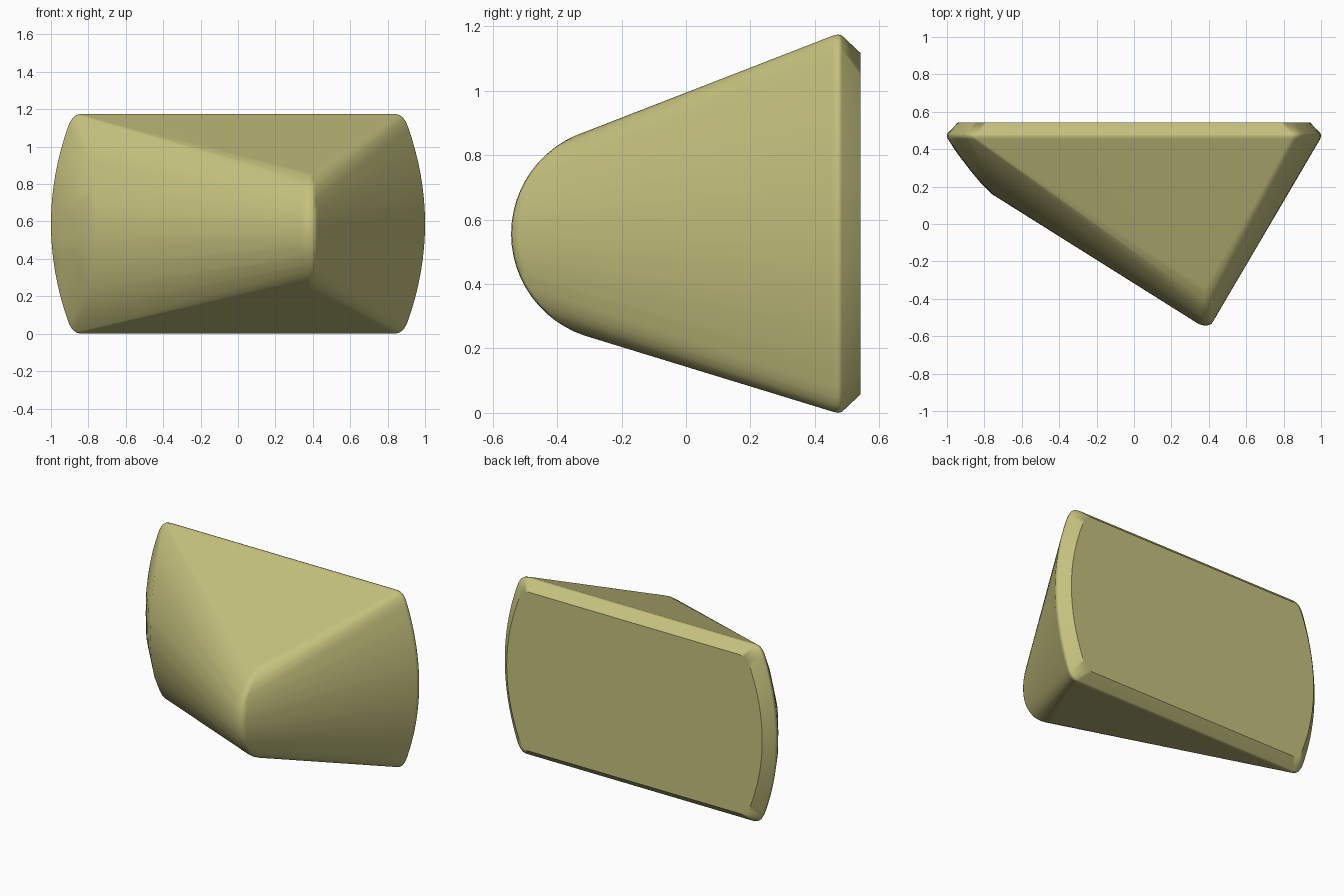
import bpy
import bmesh
import math

cube = bpy.data.objects.get("Cube")
if cube:
    bpy.data.objects.remove(cube, do_unlink=True)

MID_Z = 0.5875      # middle height of the rim

# Single khaki finish
khaki = bpy.data.materials.new("khaki")
khaki.use_nodes = True
colour = (0.56, 0.535, 0.21, 1.0)
khaki.diffuse_color = colour
khaki.node_tree.nodes["Principled BSDF"].inputs["Base Color"].default_value = colour


def rim_quarter():
    """Bowed end and rounded corner of the rim, as (x, height above middle)."""
    side = [(1 - 0.088 * (h / 0.51) ** 2, h) for h in [0.51 * i / 8 for i in range(9)]]
    return side + [(0.9, 0.541), (0.884, 0.566), (0.864, 0.582), (0.84, 0.5875)]


def rim_ring(y, inset):
    """Full rim outline at depth y, shrunk by inset."""
    return [(sx * (x - inset), y, MID_Z + sz * (h * (1 - inset / 0.5875)))
            for x, h in rim_quarter() for sx in (-1, 1) for sz in (-1, 1)]


points = []

# Rim with a slightly softened edge, and the chamfer to the flat back
for y, inset in ((0.455, 0.004), (0.472, 0.0), (0.484, 0.003), (0.5425, 0.058)):
    points += rim_ring(y, inset)

# Rounded nose: an arc in height, swept over a small fillet across its width
for x, shrink in ((0.34, 0.012), (0.36, 0.003), (0.38, 0.0), (0.4, 0.002),
                  (0.414, 0.009), (0.423, 0.022)):
    radius = 0.333 - shrink
    for i in range(25):
        a = math.radians(-72 + 6 * i)
        points.append((x, -0.21 - radius * math.cos(a), 0.556 + radius * math.sin(a)))

# Bulging cheek between the long face and the left-hand end of the front view
cheek = [(-0.76, 0.16, 0.1), (-0.82, 0.22, 0.12), (-0.88, 0.292, 0.14), (-0.945, 0.378, 0.15)]
for x, y, half in cheek:
    for k in (-1, -0.5, 0, 0.5, 1):
        points.append((x, y + 0.006 * k * k, 0.58 + half * k))
for s in (-1, 1):
    points += [(-0.775, 0.2, 0.58 + 0.22 * s), (-0.8, 0.262, 0.58 + 0.34 * s),
               (-0.83, 0.35, 0.585 + 0.46 * s)]

# Wrap the sections in one convex skin
bm = bmesh.new()
for p in points:
    bm.verts.new(p)
bmesh.ops.remove_doubles(bm, verts=bm.verts[:], dist=0.0005)
hull = bmesh.ops.convex_hull(bm, input=bm.verts[:])
loose = [v for v in bm.verts if not v.link_faces]
bmesh.ops.delete(bm, geom=loose, context='VERTS')
bmesh.ops.dissolve_limit(bm, angle_limit=math.radians(0.6),
                         verts=bm.verts[:], edges=bm.edges[:])
bmesh.ops.recalc_face_normals(bm, faces=bm.faces[:])

mesh = bpy.data.meshes.new("wedge_block")
bm.to_mesh(mesh)
bm.free()
mesh.materials.append(khaki)
block = bpy.data.objects.new("wedge_block", mesh)
bpy.context.collection.objects.link(block)

# Smooth shading, with the flat back kept crisp
bpy.ops.object.select_all(action='DESELECT')
block.select_set(True)
bpy.context.view_layer.objects.active = block
bpy.ops.object.shade_smooth_by_angle(angle=math.radians(38))
weighted = block.modifiers.new("even_normals", 'WEIGHTED_NORMAL')
weighted.keep_sharp = True
